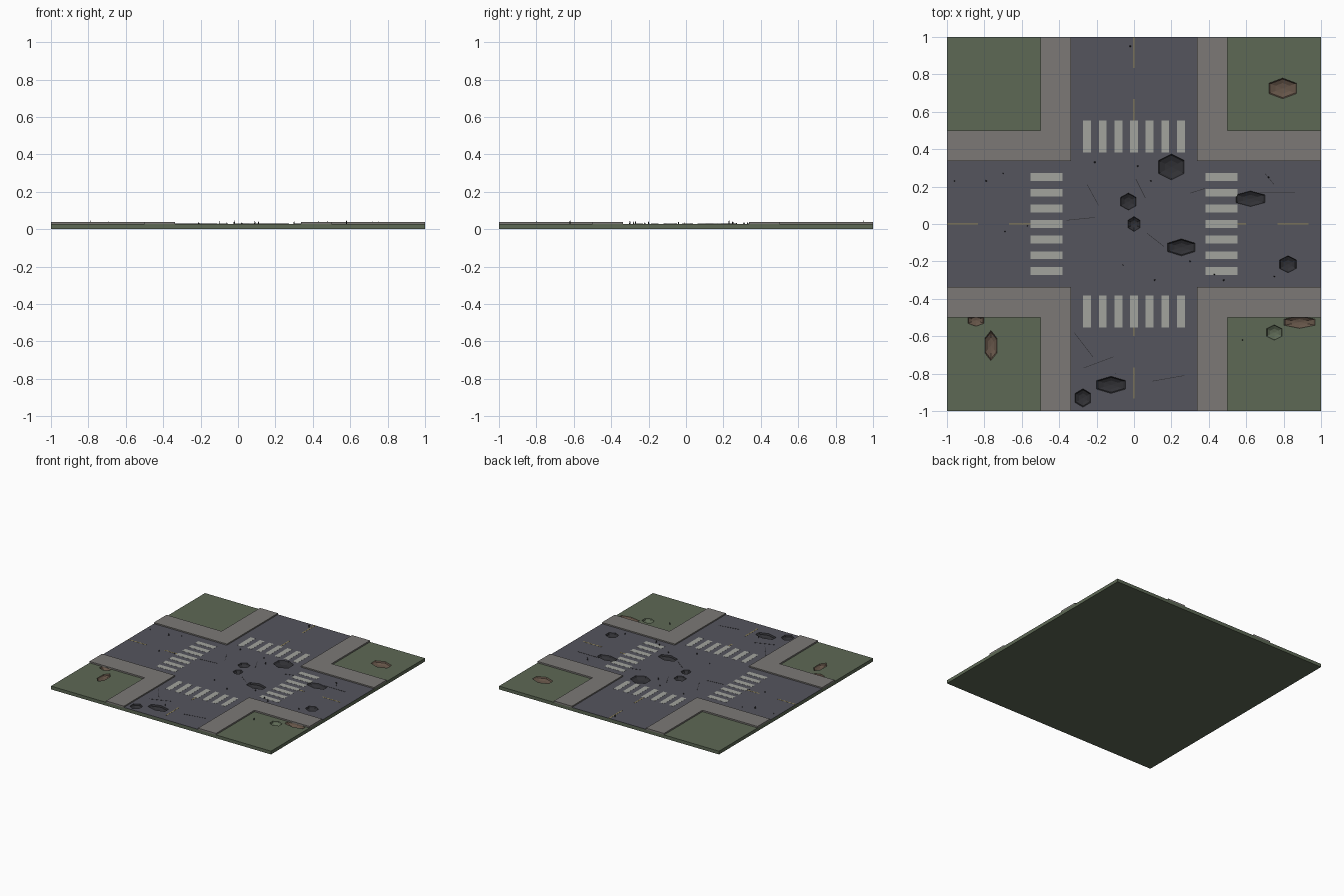
import bpy, bmesh, math, random
from mathutils import Matrix, Vector

if "Cube" in bpy.data.objects:
    bpy.data.objects.remove(bpy.data.objects["Cube"])

random.seed(4)
GRASS_Z, ROAD_Z, WALK_Z = 0.027, 0.029, 0.039
R, W = 0.337, 0.5          # road half width, outer edge of sidewalk


def mat(name, r, g, b):
    m = bpy.data.materials.new(name)
    m.diffuse_color = (r, g, b, 1)
    m.use_nodes = True
    m.node_tree.nodes["Principled BSDF"].inputs["Base Color"].default_value = m.diffuse_color
    return m


GREEN = mat("grass", 0.11, 0.14, 0.09)
ASPHALT = mat("asphalt", 0.09, 0.09, 0.11)
CONCRETE = mat("concrete", 0.20, 0.19, 0.18)
PAINT = mat("white_paint", 0.36, 0.37, 0.34)
YELLOW = mat("yellow_paint", 0.32, 0.26, 0.10)
DARK = mat("dark_asphalt", 0.03, 0.03, 0.035)
DIRT = mat("dirt", 0.13, 0.09, 0.065)


def finish(name, bm, *mats):
    bmesh.ops.recalc_face_normals(bm, faces=bm.faces)
    me = bpy.data.meshes.new(name)
    bm.to_mesh(me)
    bm.free()
    for m in mats:
        me.materials.append(m)
    ob = bpy.data.objects.new(name, me)
    bpy.context.collection.objects.link(ob)
    return ob


def prism(bm, pts, z0, z1):
    f = bm.faces.new([bm.verts.new((x, y, z0)) for x, y in pts])
    top = bmesh.ops.extrude_face_region(bm, geom=[f], use_keep_orig=True)["geom"]
    for v in top:
        if isinstance(v, bmesh.types.BMVert):
            v.co.z = z1


def rect(bm, x0, x1, y0, y1, z0, z1):
    prism(bm, [(x0, y0), (x1, y0), (x1, y1), (x0, y1)], z0, z1)


# ground slab
bm = bmesh.new()
rect(bm, -1, 1, -1, 1, 0, GRASS_Z)
ground = finish("ground_slab", bm, GREEN)

# road crossing
bm = bmesh.new()
prism(bm, [(-1, -R), (-R, -R), (-R, -1), (R, -1), (R, -R), (1, -R),
           (1, R), (R, R), (R, 1), (-R, 1), (-R, R), (-1, R)], GRASS_Z - 0.0005, ROAD_Z)
road = finish("road_crossing", bm, ASPHALT)

# L-shaped corner sidewalks
for i, (sx, sy) in enumerate([(1, 1), (-1, 1), (-1, -1), (1, -1)]):
    bm = bmesh.new()
    pts = [(R, R), (1, R), (1, W), (W, W), (W, 1), (R, 1)]
    prism(bm, [(x * sx, y * sy) for x, y in pts], GRASS_Z, WALK_Z)
    finish(f"sidewalk_{i + 1}", bm, CONCRETE)

# crosswalk stripes and centre dashes on all arms
stripes, dashes = bmesh.new(), bmesh.new()
z0, z1 = ROAD_Z - 0.001, ROAD_Z + 0.0008
for s in (-1, 1):
    a, b = sorted((s * 0.383, s * 0.553))
    for k in range(-3, 4):
        c = k * 0.0835
        rect(stripes, c - 0.021, c + 0.021, a, b, z0, z1)
        rect(stripes, a, b, c - 0.021, c + 0.021, z0, z1)
for a, b in [(-1, -0.833), (-0.667, -0.553), (0.553, 0.6), (0.767, 0.933)]:
    rect(dashes, a, b, -0.004, 0.004, z0, z1)
for a, b in [(-0.933, -0.767), (-0.6, -0.553), (0.553, 0.667), (0.833, 1)]:
    rect(dashes, -0.004, 0.004, a, b, z0, z1)
finish("crosswalk_stripes", stripes, PAINT)
finish("centre_dashes", dashes, YELLOW)

# craters: x, y, half sizes, material (0 asphalt, 1 dirt, 2 grass)
craters = [(0.2, 0.305, 0.08, 0.07, 0), (-0.03, 0.12, 0.048, 0.046, 0),
           (0.253, -0.125, 0.085, 0.046, 0), (0.622, 0.135, 0.09, 0.042, 0),
           (0.823, -0.215, 0.052, 0.046, 0), (-0.123, -0.86, 0.09, 0.046, 0),
           (-0.273, -0.93, 0.048, 0.05, 0), (0, 0, 0.038, 0.04, 0),
           (0.795, 0.725, 0.088, 0.057, 1), (-0.765, -0.65, 0.038, 0.083, 1),
           (-0.845, -0.515, 0.052, 0.033, 1), (0.885, -0.525, 0.098, 0.034, 1),
           (0.75, -0.58, 0.05, 0.042, 2)]
bm = bmesh.new()
for x, y, rx, ry, mi in craters:
    m = Matrix.Translation((x, y, ROAD_Z + 0.001)) @ Matrix.Diagonal((rx, ry, 0.026, 1))
    vs = bmesh.ops.create_uvsphere(bm, u_segments=6, v_segments=6, radius=1, matrix=m)["verts"]
    for f in {f for v in vs for f in v.link_faces}:
        f.material_index = mi
cutter = finish("crater_cutter", bm, DARK, DIRT, GREEN)
cutter.hide_render = True
for ob in (ground, road):
    mod = ob.modifiers.new("craters", 'BOOLEAN')
    mod.operation, mod.solver, mod.object = 'DIFFERENCE', 'EXACT', cutter
    mod.material_mode = 'TRANSFER'
    bpy.context.view_layer.objects.active = ob
    bpy.ops.object.modifier_apply(modifier=mod.name)
bpy.data.objects.remove(cutter)

# thin cracks in the asphalt
bm = bmesh.new()
for x0, y0, x1, y1 in [(-.36, .02, -.21, .035), (-.19, .1, -.25, .21), (.07, -.05, .16, -.12),
                       (.3, .165, .38, .19), (-.32, -.58, -.22, -.71), (-.27, -.77, -.11, -.71),
                       (.1, -.84, .27, -.81), (.06, .14, .01, .24), (.7, .27, .75, .21),
                       (.67, .17, .86, .17)]:
    a, b = Vector((x0, y0)), Vector((x1, y1))
    n = (b - a).orthogonal().normalized() * 0.0015
    prism(bm, [tuple(p) for p in (a - n, b - n, b + n, a + n)], z0, z1 + 0.0005)
finish("cracks", bm, DARK)

# scattered little rubble shards
bm = bmesh.new()
spots = [(-.96, .23), (-.7, .27), (-.79, .23), (-.69, -.04), (-.57, -.01), (-.02, .95), (-.21, .33),
         (.09, .23), (.02, .31), (.11, -.3), (-.06, -.22), (.43, -.27), (.48, -.3), (.72, .25),
         (.3, -.2), (.58, -.62), (-.1, -.8), (.75, -.28)]
for x, y in spots:
    s = random.uniform(0.003, 0.006)
    h = random.uniform(0.008, 0.022)
    m = (Matrix.Translation((x, y, ROAD_Z - 0.002 + h / 2))
         @ Matrix.Rotation(random.uniform(0, 3), 4, 'Z'))
    bmesh.ops.create_cone(bm, cap_ends=True, segments=4, radius1=s, radius2=s * 0.3,
                          depth=h, matrix=m)
finish("rubble_shards", bm, DARK)
